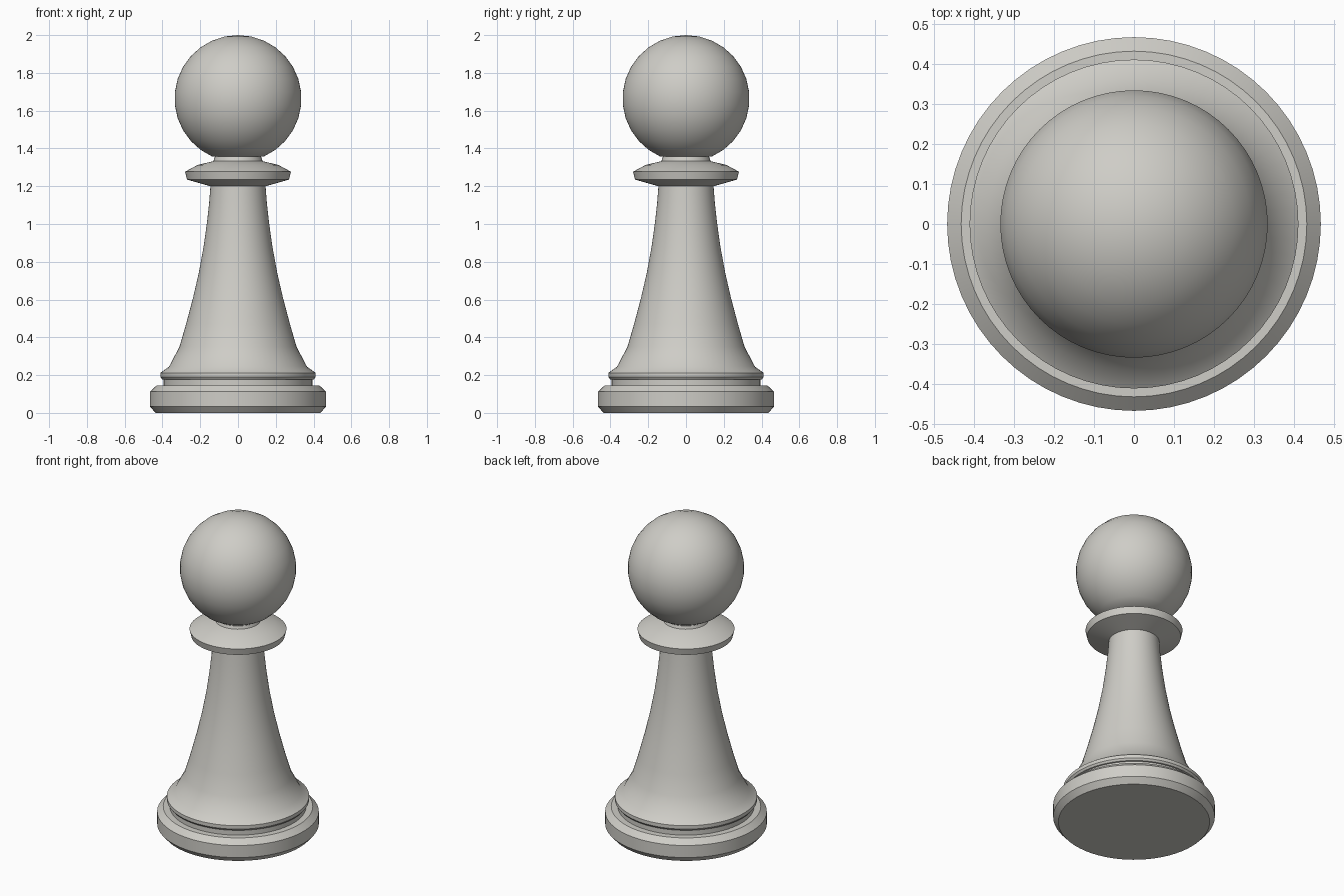
import bpy, bmesh, math

if "Cube" in bpy.data.objects:
    bpy.data.objects.remove(bpy.data.objects["Cube"])

SEGMENTS = 64

ivory = bpy.data.materials.new("warm_light_grey")
ivory.diffuse_color = (0.62, 0.61, 0.57, 1.0)
ivory.use_nodes = True
ivory.node_tree.nodes["Principled BSDF"].inputs["Base Color"].default_value = ivory.diffuse_color


def lathe(name, profile):
    """Revolve (radius, height) points, bottom to top, around z."""
    bm = bmesh.new()
    rings = []
    for r, z in profile:
        if r < 1e-5:
            rings.append([bm.verts.new((0, 0, z))])
        else:
            rings.append([bm.verts.new((r * math.cos(math.tau * i / SEGMENTS),
                                        r * math.sin(math.tau * i / SEGMENTS), z))
                          for i in range(SEGMENTS)])
    for a, b in zip(rings, rings[1:]):
        for i in range(SEGMENTS):
            j = (i + 1) % SEGMENTS
            if len(b) == 1:
                bm.faces.new((a[i], a[j], b[0]))
            else:
                bm.faces.new((a[i], a[j], b[j], b[i]))
    # flat caps on open ends
    if len(rings[0]) > 1:
        bm.faces.new(rings[0][::-1])
    if len(rings[-1]) > 1:
        bm.faces.new(rings[-1])
    mesh = bpy.data.meshes.new(name)
    bm.to_mesh(mesh)
    bm.free()
    mesh.materials.append(ivory)
    obj = bpy.data.objects.new(name, mesh)
    bpy.context.collection.objects.link(obj)
    bpy.ops.object.select_all(action='DESELECT')
    obj.select_set(True)
    bpy.context.view_layer.objects.active = obj
    bpy.ops.object.shade_smooth_by_angle(angle=math.radians(30))
    return obj


# Wide chamfered foot
foot = [(0.437, 0), (0.467, 0.035), (0.467, 0.112), (0.432, 0.144)]
# Recessed groove and thin ring above the foot
groove_and_ring = [(0.394, 0.144), (0.394, 0.176), (0.402, 0.178), (0.411, 0.19), (0.411, 0.212)]
# Concave flared stem
stem = [(0.365, 0.245), (0.31, 0.35), (0.275, 0.47), (0.238, 0.61), (0.208, 0.74),
        (0.182, 0.88), (0.164, 1.01), (0.152, 1.12), (0.146, 1.2)]
# Collar disc with a domed top, then the short neck
collar = [(0.27, 1.235), (0.28, 1.277), (0.215, 1.312), (0.13, 1.333), (0.122, 1.357)]
# Ball head, faceted every 12 degrees from the neck to the crown
ball = [(0.336 * math.cos(math.radians(a)), 1.664 + 0.336 * math.sin(math.radians(a)))
        for a in range(-66, 91, 12)]

lathe("pawn", foot + groove_and_ring + stem + collar + ball)
